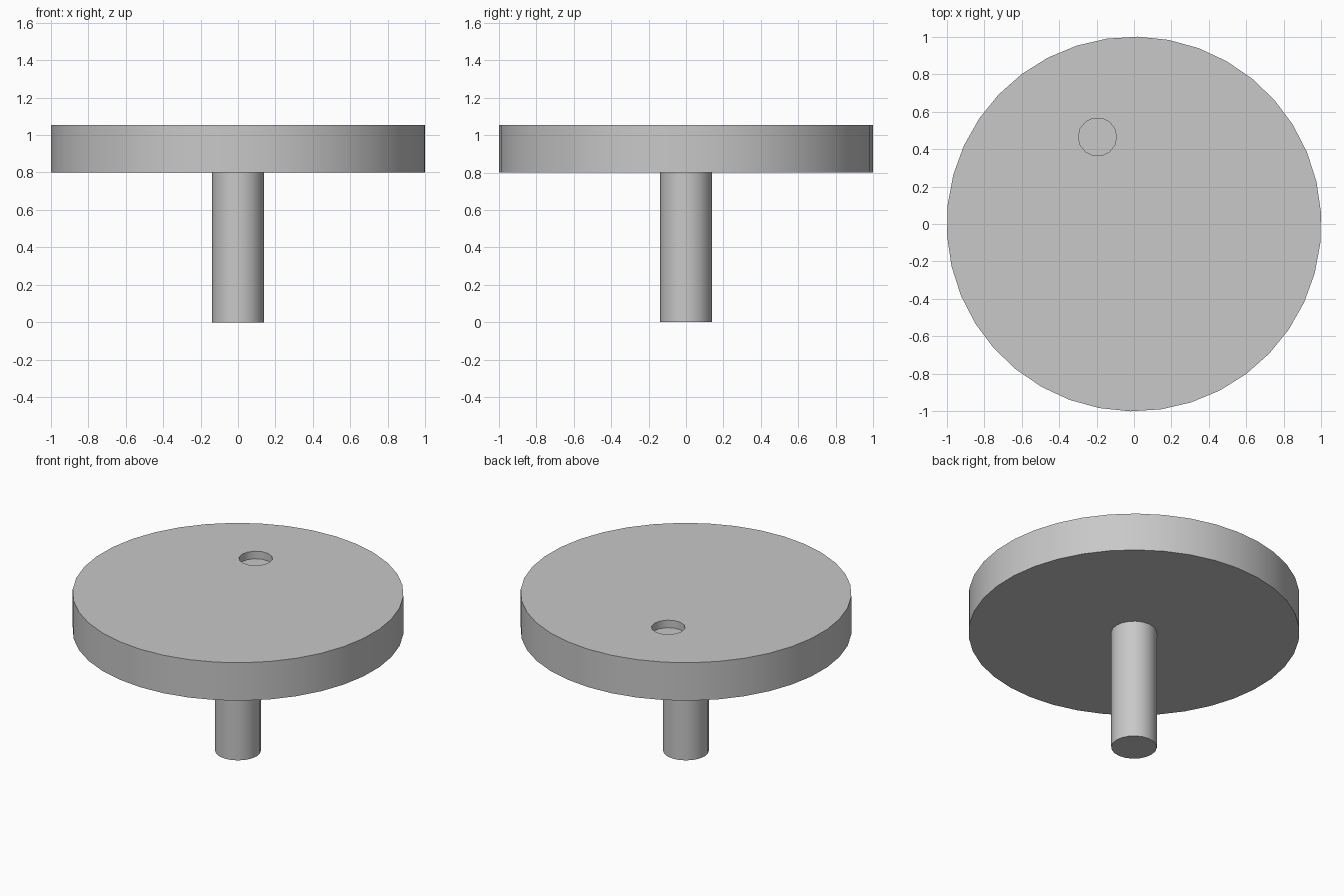
import bpy
import math

cube = bpy.data.objects.get("Cube")
if cube:
    bpy.data.objects.remove(cube, do_unlink=True)

# Single plain grey
grey = bpy.data.materials.new("plain_grey")
grey.use_nodes = True
colour = (0.58, 0.58, 0.58, 1)
grey.diffuse_color = colour
grey.node_tree.nodes["Principled BSDF"].inputs["Base Color"].default_value = colour


def cylinder(name, radius, bottom, top, sides, x=0, y=0, first_vertex=0):
    """Upright cylinder; first_vertex is the angle of a corner from +x."""
    bpy.ops.mesh.primitive_cylinder_add(
        vertices=sides, radius=radius, depth=top - bottom,
        location=(x, y, (bottom + top) / 2),
        rotation=(0, 0, math.radians(first_vertex - 90)))
    obj = bpy.context.object
    obj.name = obj.data.name = name
    obj.data.materials.append(grey)
    return obj


def smooth(obj):
    bpy.ops.object.select_all(action="DESELECT")
    obj.select_set(True)
    bpy.context.view_layer.objects.active = obj
    bpy.ops.object.shade_smooth_by_angle(angle=math.radians(35))


DISC_BOTTOM, DISC_TOP = 0.8, 1.053

# Central post
post = cylinder("post", 0.138, 0, DISC_BOTTOM, 20)
smooth(post)

# Round top with a shallow finger recess
disc = cylinder("disc", 1, DISC_BOTTOM, DISC_TOP, 38, first_vertex=3.6)
cutter = cylinder("recess_cutter", 0.102, DISC_TOP - 0.05, DISC_TOP + 0.1, 14,
                  x=-0.195, y=0.465)
cutter.hide_render = True
recess = disc.modifiers.new("recess", "BOOLEAN")
recess.operation = "DIFFERENCE"
recess.solver = "EXACT"
recess.object = cutter
bpy.context.view_layer.objects.active = disc
bpy.ops.object.modifier_apply(modifier=recess.name)
bpy.data.objects.remove(cutter, do_unlink=True)
smooth(disc)
